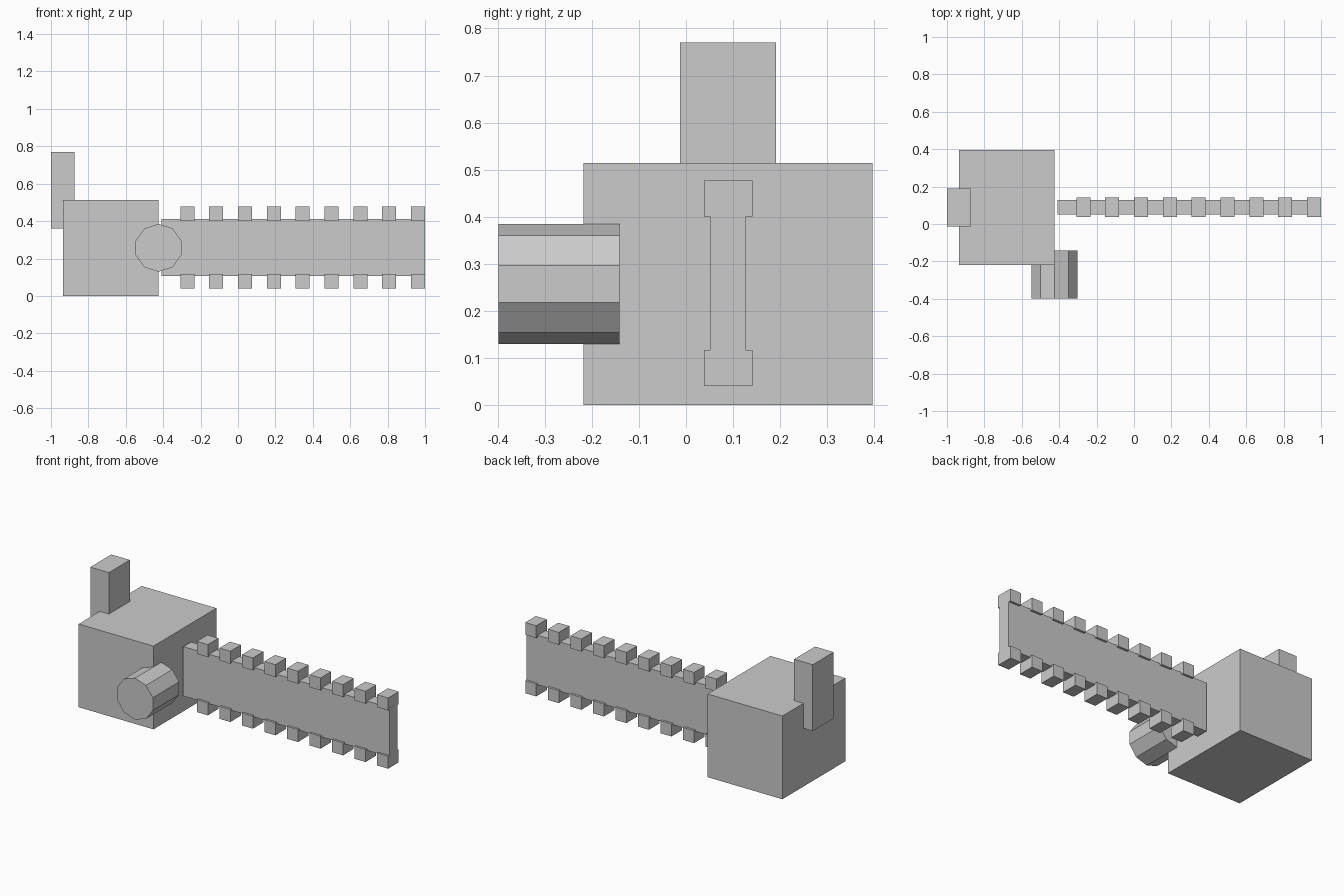
import bpy
import math

if "Cube" in bpy.data.objects:
    bpy.data.objects.remove(bpy.data.objects["Cube"])


def box(name, x, y, z):
    """Axis-aligned box from (min, max) ranges."""
    centre = [(a + b) / 2 for a, b in (x, y, z)]
    bpy.ops.mesh.primitive_cube_add(size=1, location=centre)
    ob = bpy.context.object
    ob.name = name
    ob.scale = [b - a for a, b in (x, y, z)]
    bpy.ops.object.transform_apply(location=False, rotation=False, scale=True)
    return ob


# Motor housing and rear upright handle
box("housing", (-0.936, -0.425), (-0.218, 0.396), (0, 0.514))
box("handle", (-1.0, -0.873), (-0.013, 0.191), (0.36, 0.77))

# Ten-sided side knob, one corner pointing up
bpy.ops.mesh.primitive_cylinder_add(
    vertices=10, radius=0.128, depth=0.257,
    location=(-0.425, -0.27, 0.257), rotation=(math.pi / 2, 0, 0))
bpy.context.object.name = "side_knob"

# Guide bar
box("guide_bar", (-0.41, 1.0), (0.051, 0.127), (0.107, 0.412))

# Chain teeth along the bottom and top edges, repeated by an array
for name, z in (("lower_teeth", (0.04, 0.117)), ("upper_teeth", (0.4, 0.477))):
    teeth = box(name, (-0.308, -0.233), (0.038, 0.141), z)
    arr = teeth.modifiers.new("repeat", 'ARRAY')
    arr.count = 9
    arr.use_relative_offset = False
    arr.use_constant_offset = True
    arr.constant_offset_displace = (0.1541, 0, 0)
